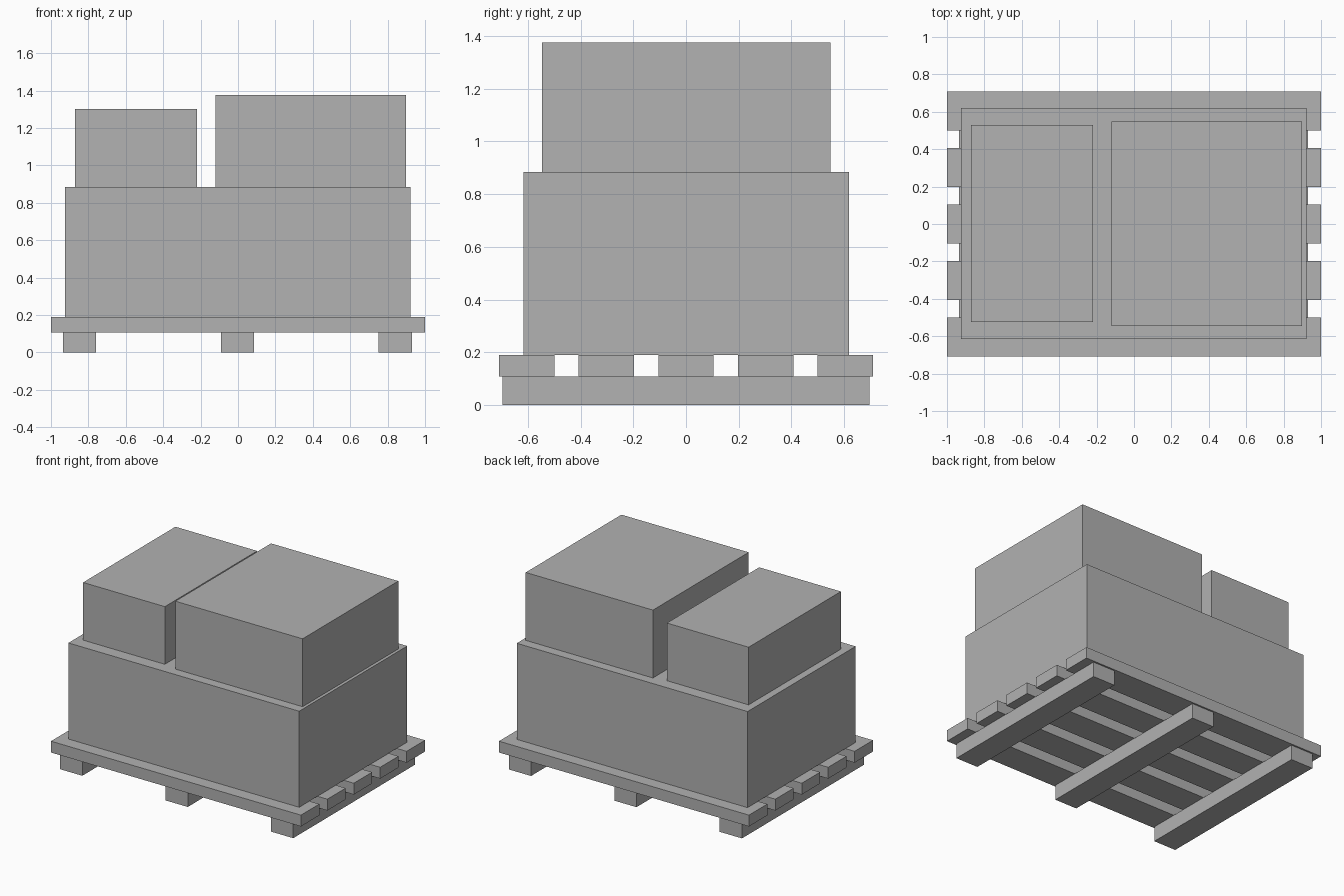
import bpy

cube = bpy.data.objects.get("Cube")
if cube:
    bpy.data.objects.remove(cube, do_unlink=True)

# One plain grey for everything
grey = bpy.data.materials.new("plain_grey")
grey.use_nodes = True
colour = (0.445, 0.445, 0.445, 1)
grey.diffuse_color = colour
grey.node_tree.nodes["Principled BSDF"].inputs["Base Color"].default_value = colour


def block(name, x, y, z):
    """Box spanning the given (low, high) range on each axis."""
    centre = [(a + b) / 2 for a, b in (x, y, z)]
    bpy.ops.mesh.primitive_cube_add(size=1, location=centre)
    obj = bpy.context.object
    obj.name = name
    obj.scale = [b - a for a, b in (x, y, z)]
    bpy.ops.object.transform_apply(location=False, rotation=False, scale=True)
    obj.data.materials.append(grey)
    return obj


RUNNER_TOP, DECK_TOP, CRATE_TOP = 0.108, 0.19, 0.885

# Pallet runners, front to back
for name, x in (("right", -0.847), ("middle", -0.003), ("left", 0.841)):
    block(f"pallet_runner_{name}", (x - 0.089, x + 0.089), (-0.697, 0.697), (0, RUNNER_TOP))

# Pallet deck boards, side to side
for i in range(5):
    y = (i - 2) * 0.302
    block(f"deck_board_{i + 1}", (-1, 1), (y - 0.105, y + 0.105), (RUNNER_TOP, DECK_TOP))

# Stacked boxes
block("large_lower_box", (-0.926, 0.921), (-0.616, 0.619), (DECK_TOP, CRATE_TOP))
block("small_upper_box", (-0.872, -0.218), (-0.525, 0.53), (CRATE_TOP, 1.302))
block("wide_upper_box", (-0.119, 0.899), (-0.546, 0.548), (CRATE_TOP, 1.376))
